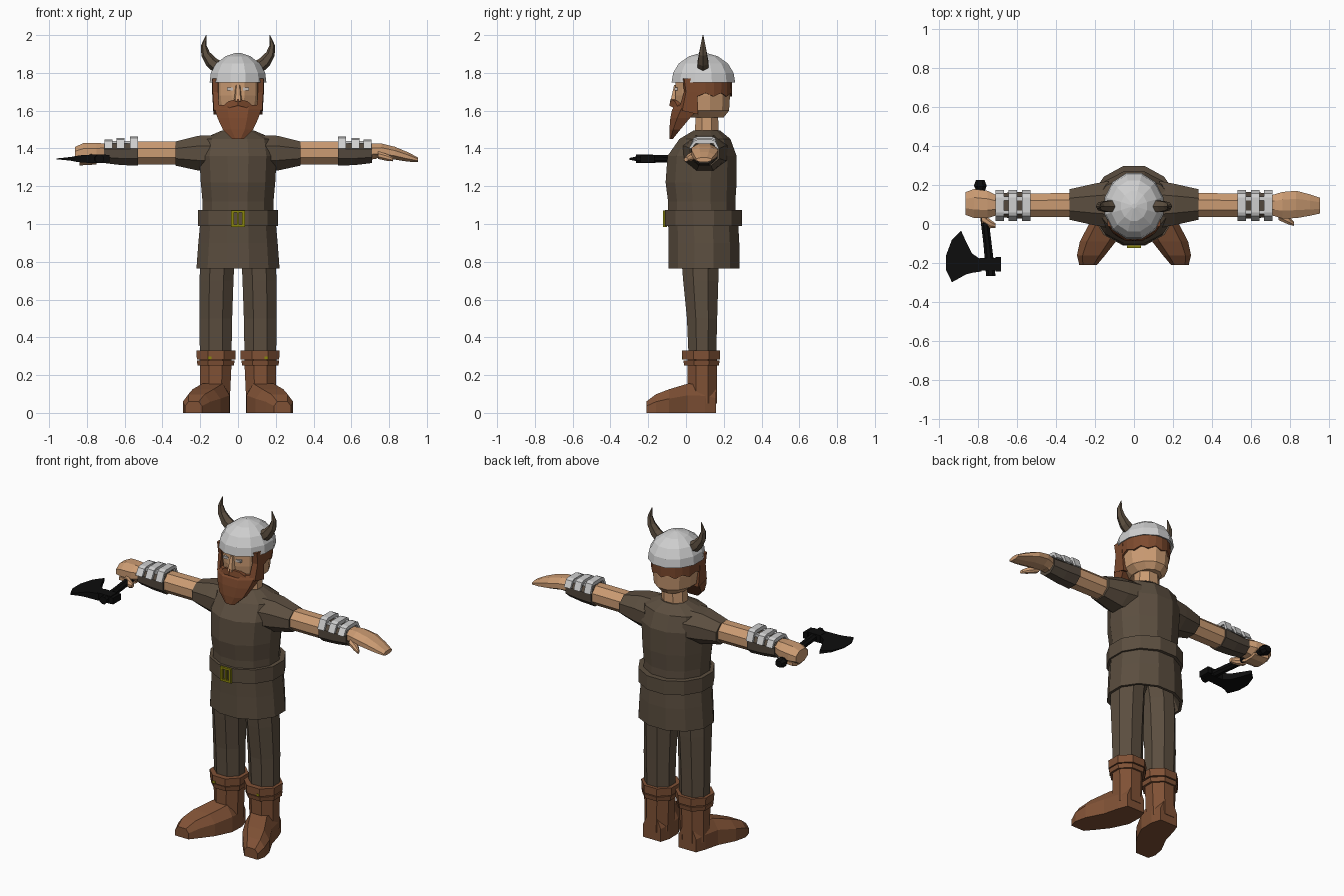
import bpy, bmesh, math
from mathutils import Vector


def material(name, r, g, b):
    m = bpy.data.materials.new(name)
    m.diffuse_color = (r, g, b, 1)
    return m


CLOTH = material("brown cloth", .105, .076, .050)
BRACER = material("dark leather", .085, .064, .046)
SKIN = material("skin", .60, .33, .17)
BOOT = material("boot leather", .215, .083, .036)
HAIR = material("red hair", .205, .068, .027)
STEEL = material("steel", .62, .62, .62)
IRON = material("black iron", .004, .004, .004)
BRASS = material("dull brass", .26, .24, .004)
WHITE = material("eye grey", .55, .50, .47)


def loft(name, rings, mat, side=1):
    """Skin a list of equal-sized point rings, capping both ends."""
    bm = bmesh.new()
    rows = [[bm.verts.new((p[0] * side, p[1], p[2])) for p in r] for r in rings]
    n = len(rows[0])
    for a, b in zip(rows, rows[1:]):
        for i in range(n):
            j = (i + 1) % n
            bm.faces.new((a[i], a[j], b[j], b[i]))
    bm.faces.new(rows[0])
    bm.faces.new(rows[-1])
    bmesh.ops.recalc_face_normals(bm, faces=bm.faces)
    me = bpy.data.meshes.new(name)
    bm.to_mesh(me)
    bm.free()
    me.materials.append(mat)
    ob = bpy.data.objects.new(name, me)
    bpy.context.collection.objects.link(ob)
    return ob


def ring(axis, pos, c1, c2, r1, r2, n=8, flat=True):
    """Ellipse-like ring across an axis; flat=True puts sides on the extremes."""
    off = math.pi / n if flat else 0
    k = math.cos(off)
    pts = []
    for i in range(n):
        a = 2 * math.pi * i / n + off
        u, v = c1 + r1 * math.cos(a) / k, c2 + r2 * math.sin(a) / k
        pts.append({'X': (pos, u, v), 'Y': (u, pos, v), 'Z': (u, v, pos)}[axis])
    return pts


def tube(name, axis, specs, mat, side=1, n=8, flat=True):
    return loft(name, [ring(axis, *s, n, flat) for s in specs], mat, side)


def box(name, x0, x1, y0, y1, z0, z1, mat, side=1):
    cy, cz, ry, rz = (y0 + y1) / 2, (z0 + z1) / 2, (y1 - y0) / 2, (z1 - z0) / 2
    return tube(name, 'X', [(x0, cy, cz, ry, rz), (x1, cy, cz, ry, rz)], mat, side, 4)


# tunic, skirt and belt
tube("tunic", 'Z', [(1.02, 0, .085, .188, .18), (1.12, 0, .083, .188, .178),
                    (1.22, 0, .08, .197, .188), (1.36, 0, .085, .205, .183),
                    (1.45, 0, .10, .19, .135), (1.495, 0, .11, .085, .07)], CLOTH, n=12)
tube("skirt", 'Z', [(.86, 0, .095, .17, .13), (.765, 0, .095, .205, .17),
                    (.765, 0, .095, .22, .187), (.90, 0, .095, .21, .187),
                    (1.03, 0, .09, .198, .185)], CLOTH, n=12)
tube("belt", 'Z', [(.99, 0, .093, .19, .18), (.99, 0, .093, .212, .203),
                   (1.075, 0, .093, .212, .203), (1.075, 0, .093, .185, .175)], CLOTH, n=12)

# belt buckle: frame bars and centre tongue
for s in (1, -1):
    box("buckle_side", .022, .036, -.122, -.10, .985, 1.072, BRASS, s)
for z in (.985, 1.06):
    box("buckle_bar", -.036, .036, -.122, -.10, z, z + .012, BRASS)
box("buckle_tongue", -.005, .005, -.12, -.10, .99, 1.065, BRASS)

for s in (1, -1):
    # trousers
    tube("trouser_leg", 'Z', [(.27, .118, .087, .083, .072), (.50, .118, .085, .087, .080),
                              (.70, .114, .078, .09, .093), (.79, .11, .075, .09, .097),
                              (.87, .09, .08, .09, .10)], CLOTH, s)
    # boots
    tube("boot_shaft", 'Z', [(.05, .122, .085, .078, .078), (.29, .118, .085, .085, .078)], BOOT, s)
    foot = []
    for y, cx, hw, h in ((.16, .12, .06, .13), (.10, .122, .08, .15), (.01, .135, .09, .155),
                         (-.09, .185, .092, .125), (-.16, .22, .072, .098), (-.21, .235, .045, .06)):
        foot.append([(cx + u * hw, y, v * h) for u, v in
                     ((-1, 0), (1, 0), (1, .6), (.6, 1), (-.6, 1), (-1, .6))])
    loft("boot_foot", foot, BOOT, s)
    tube("boot_cuff", 'Z', [(.283, .116, .08, .102, .1), (.33, .116, .08, .104, .1)], BOOT, s)
    tube("boot_strap", 'Z', [(.25, .118, .082, .096, .092), (.277, .118, .082, .1, .096)], BOOT, s)
    box("boot_stud", .14, .16, -.022, -.01, .283, .298, BRASS, s)

    # sleeve, arm and bracer
    tube("sleeve", 'X', [(.13, .10, 1.375, .12, .095), (.21, .10, 1.375, .105, .092),
                         (.33, .10, 1.373, .078, .064)], CLOTH, s)
    tube("forearm", 'X', [(.30, .097, 1.376, .062, .06), (.54, .096, 1.376, .06, .06),
                          (.73, .096, 1.385, .05, .04)], SKIN, s)
    tube("bracer", 'X', [(.53, .096, 1.373, .07, .064), (.62, .096, 1.372, .066, .060),
                         (.71, .096, 1.375, .06, .052)], BRACER, s)
    # steel splints folded over the bracer
    for x, top in ((.53, 1.463), (.60, 1.455), (.665, 1.447)):
        arch = [(.015, 1.40), (.04, top - .008), (.06, top), (.135, top), (.155, top - .008),
                (.175, 1.40), (.16, 1.40), (.145, top - .022), (.05, top - .022), (.03, 1.40)]
        loft("bracer_plate", [[(x + d, y, z) for y, z in arch] for d in (0, .043)], STEEL, s)
    for y in (.05, .12):
        box("bracer_link", .54, .70, y, y + .02, 1.425, 1.44, STEEL, s)

    # horns
    path = ((.10, 1.825, .036), (.143, 1.858, .032), (.172, 1.90, .024),
            (.181, 1.945, .015), (.168, 2.0, .002))
    horn = []
    for i, (x, z, r) in enumerate(path):
        a, b = path[max(i - 1, 0)], path[min(i + 1, 4)]
        t = Vector((b[0] - a[0], 0, b[1] - a[1])).normalized()
        nrm = Vector((-t.z, 0, t.x))
        horn.append([Vector((x, .09, z)) + nrm * r * math.cos(k * math.pi / 3)
                     + Vector((0, r * math.sin(k * math.pi / 3), 0)) for k in range(6)])
    loft("horn", horn, CLOTH, s)

    # sideburns and eyes
    loft("sideburn", [[(.10, -.035, 1.62), (.128, -.02, 1.60), (.13, .065, 1.58), (.10, .065, 1.58)],
                      [(.105, -.01, 1.70), (.134, .0, 1.70), (.137, .06, 1.70), (.10, .06, 1.70)],
                      [(.105, -.02, 1.77), (.136, -.01, 1.77), (.138, .07, 1.77), (.10, .07, 1.77)]],
         HAIR, s)
    box("eye", .027, .058, -.061, -.045, 1.708, 1.723, WHITE, s)

# open hand with thumb
tube("open_hand", 'X', [(.70, .096, 1.385, .05, .04), (.76, .096, 1.388, .068, .038),
                        (.83, .10, 1.375, .07, .034), (.90, .097, 1.355, .055, .025),
                        (.953, .094, 1.34, .04, .012)], SKIN)
tube("open_thumb", 'X', [(.74, .045, 1.365, .025, .02), (.79, .02, 1.352, .022, .018),
                         (.82, .0, 1.342, .01, .01)], SKIN)

# gripping hand
tube("fist", 'X', [(-.70, .096, 1.385, .05, .04), (-.75, .10, 1.38, .07, .05),
                   (-.82, .105, 1.378, .074, .05), (-.862, .105, 1.37, .058, .038)], SKIN)
tube("fist_fingers", 'X', [(-.75, .10, 1.33, .055, .015), (-.84, .105, 1.335, .06, .025)], SKIN)
tube("fist_thumb", 'X', [(-.78, .03, 1.345, .03, .025), (-.735, .0, 1.345, .022, .02),
                         (-.71, -.008, 1.345, .012, .012)], SKIN)

# axe: handle, pommel, eye block and blade
tube("axe_handle", 'Y', [(-.265, -.733, 1.345, .024, .022), (-.10, -.75, 1.345, .021, .02),
                         (.19, -.785, 1.345, .021, .02)], IRON)
tube("axe_pommel", 'Y', [(.175, -.785, 1.345, .024, .022), (.195, -.787, 1.345, .033, .028),
                         (.225, -.787, 1.345, .022, .018)], IRON)
box("axe_eye", -.79, -.70, -.238, -.175, 1.322, 1.368, IRON)
box("axe_poll", -.71, -.68, -.242, -.168, 1.326, 1.364, IRON)
blade = [(-.78, -.243, -.185, .022), (-.83, -.25, -.15, .019), (-.86, -.258, -.09, .015),
         (-.885, -.272, -.035, .010), (-.932, -.298, -.08, .005), (-.962, -.235, -.16, .002)]
tube("axe_blade", 'X', [(x, (a + b) / 2, 1.345, (b - a) / 2, t) for x, a, b, t in blade], IRON, n=4)

# neck, head and nose
tube("neck", 'Z', [(1.46, 0, .11, .075, .062), (1.60, 0, .11, .068, .06)], SKIN)
tube("head", 'Z', [(1.565, 0, .10, .075, .10), (1.60, 0, .09, .115, .138),
                   (1.68, 0, .088, .125, .145), (1.77, 0, .09, .125, .145)], SKIN, n=12)
loft("nose", [[(-.024, -.05, 1.645), (.024, -.05, 1.645), (.014, -.082, 1.65), (-.014, -.082, 1.65)],
              [(-.014, -.05, 1.735), (.014, -.05, 1.735), (.008, -.063, 1.735), (-.008, -.063, 1.735)]],
     SKIN)

# hair band around the back of the head, with a ragged lower edge
band = []
for i in range(13):
    a = math.radians(-12 + 204 * i / 12)
    c, s, low = math.cos(a), math.sin(a), 1.675 + .018 * (i % 2)
    band.append([(c * r * .90, .09 + s * r, z) for r, z in
                 ((.12, low), (.153, low), (.155, 1.77), (.12, 1.77))])
loft("hair", band, HAIR)

# beard and moustache
beard = []
for z, hw, yf, yb in ((1.45, .03, -.088, -.07), (1.50, .08, -.088, -.03), (1.56, .108, -.083, .02),
                      (1.605, .122, -.074, .06), (1.63, .122, -.055, .06)):
    m = yf + (yb - yf) * .35
    beard.append([(-hw, yb, z), (-hw, m, z), (-hw * .45, yf, z),
                  (hw * .45, yf, z), (hw, m, z), (hw, yb, z)])
loft("beard", beard, HAIR)
tache = []
for x, z, h in ((-.095, 1.605, .008), (-.05, 1.632, .018), (0, 1.645, .018),
                (.05, 1.632, .018), (.095, 1.605, .008)):
    y = -.088 + abs(x) * .45
    tache.append([(x, y + .05, z - h), (x, y, z - h), (x, y + .006, z + h), (x, y + .05, z + h)])
loft("moustache", tache, HAIR)

# helmet dome
tube("helmet", 'Z', [(1.765, 0, .092, .12, .13), (1.75, 0, .092, .15, .168),
                     (1.80, 0, .092, .144, .160), (1.85, 0, .092, .116, .13),
                     (1.888, 0, .092, .066, .076), (1.906, 0, .092, .012, .012)], STEEL, n=12)
